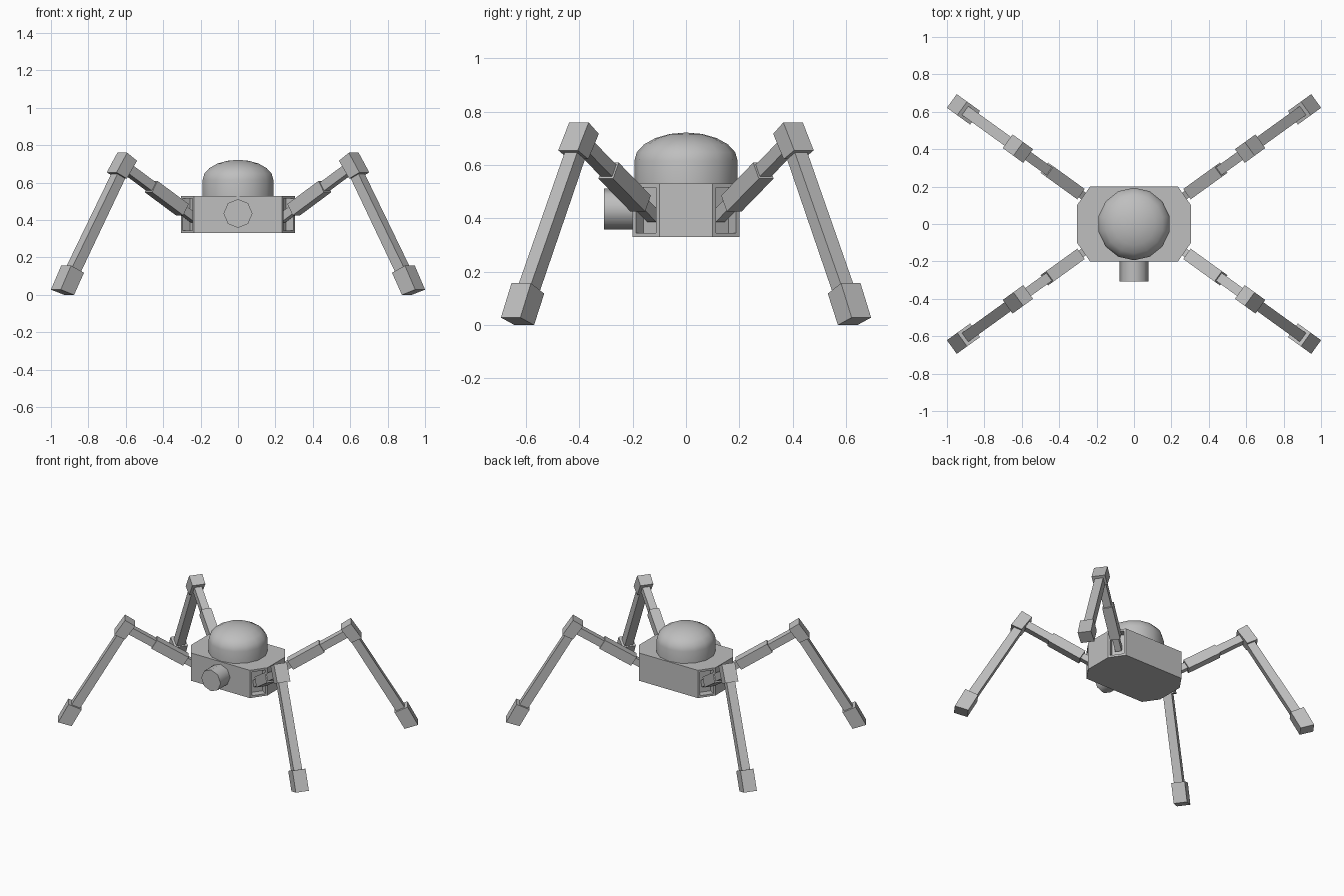
import bpy, bmesh, math
from mathutils import Vector, Matrix

if "Cube" in bpy.data.objects:
    bpy.data.objects.remove(bpy.data.objects["Cube"])

grey = bpy.data.materials.new("plain grey")
grey.diffuse_color = (0.52, 0.52, 0.52, 1)
grey.use_nodes = True
grey.node_tree.nodes["Principled BSDF"].inputs["Base Color"].default_value = grey.diffuse_color


def finish(name, bm, smooth=None):
    bmesh.ops.recalc_face_normals(bm, faces=bm.faces[:])
    mesh = bpy.data.meshes.new(name)
    bm.to_mesh(mesh)
    bm.free()
    mesh.materials.append(grey)
    ob = bpy.data.objects.new(name, mesh)
    bpy.context.collection.objects.link(ob)
    if smooth:
        bpy.ops.object.select_all(action='DESELECT')
        ob.select_set(True)
        bpy.context.view_layer.objects.active = ob
        bpy.ops.object.shade_smooth_by_angle(angle=math.radians(smooth))
    return ob


def prism(bm, bottom, shift):
    """Extrude a polygon of 3D points along a vector."""
    a = [bm.verts.new(p) for p in bottom]
    b = [bm.verts.new(Vector(p) + shift) for p in bottom]
    bm.faces.new(a)
    bm.faces.new(b[::-1])
    n = len(a)
    for i in range(n):
        j = (i + 1) % n
        bm.faces.new((a[i], b[i], b[j], a[j]))


# Body: chamfered box with a socket sunk into each corner face
bm = bmesh.new()
outline = [(.305, -.1), (.305, .1), (.235, .2), (-.235, .2),
           (-.305, .1), (-.305, -.1), (-.235, -.2), (.235, -.2)]
prism(bm, [(x, y, .33) for x, y in outline], Vector((0, 0, .2)))
bmesh.ops.recalc_face_normals(bm, faces=bm.faces[:])
bm.normal_update()
corners = [f for f in bm.faces if abs(f.normal.x) > .3 and abs(f.normal.y) > .3]
bmesh.ops.inset_individual(bm, faces=corners, thickness=.021)
for f in bmesh.ops.extrude_discrete_faces(bm, faces=corners)['faces']:
    f.normal_update()
    bmesh.ops.translate(bm, verts=f.verts[:], vec=f.normal * -.05)
finish("body", bm)

# Dome: straight wall with a rounded cap, 14 sides
bm = bmesh.new()
sides, radius, wall, rise = 14, .194, .615, .107
profile = [(radius, .53)]
profile += [(radius * math.cos(t), wall + rise * math.sin(t))
            for t in (math.pi / 2 * k / 5 for k in range(5))]
rings = []
for r, z in profile:
    rings.append([bm.verts.new((r * math.sin(2 * math.pi * k / sides),
                                r * math.cos(2 * math.pi * k / sides), z))
                  for k in range(sides)])
top = bm.verts.new((0, 0, wall + rise))
for k in range(sides):
    j = (k + 1) % sides
    for lo, hi in zip(rings, rings[1:]):
        bm.faces.new((lo[k], lo[j], hi[j], hi[k]))
    bm.faces.new((rings[-1][k], rings[-1][j], top))
bm.faces.new(rings[0])
finish("dome", bm, 40)

# Front barrel: short eight-sided cylinder
bm = bmesh.new()
bmesh.ops.create_cone(bm, cap_ends=True, segments=8, radius1=.077, radius2=.077,
                      depth=.115, matrix=Matrix.Translation((0, -.2505, .435))
                      @ Matrix.Rotation(math.pi / 2, 4, 'X'))
finish("front_barrel", bm, 50)

# Legs: side profiles (distance out from the body corner, height) with a width
HEADING = math.radians(35.8)
ARM_TILT = math.radians(31)


def bar(start, end, thick):
    """Side profile of a straight arm section, measured along the tilted arm."""
    c, s = math.cos(ARM_TILT), math.sin(ARM_TILT)
    h = thick / 2
    return [(a * c - b * s, .435 + a * s + b * c)
            for a, b in ((start, -h), (end, -h), (end, h), (start, h))]


PARTS = {
    "hip_rod": (bar(-.055, .06, .045), .042),
    "upper_arm": (bar(.04, .28, .07), .068),
    "arm_slider": (bar(.27, .46, .052), .052),
    "knee": ([(.43, .76), (.365, .717), (.432, .622), (.50, .655)], .09),
    "shin": ([(.48, .65), (.418, .645), (.725, .12), (.785, .14)], .058),
    "foot": ([(.868, .028), (.78, 0), (.715, .118), (.80, .157)], .09),
}

for sx, side in ((-1, "left"), (1, "right")):
    for sy, end in ((-1, "front"), (1, "back")):
        out = Vector((sx * math.cos(HEADING), sy * math.sin(HEADING), 0))
        across = Vector((-out.y, out.x, 0))
        root = Vector((sx * .27, sy * .15, 0))
        for part, (shape, width) in PARTS.items():
            bm = bmesh.new()
            pts = [root + out * s + Vector((0, 0, z)) - across * (width / 2)
                   for s, z in shape]
            prism(bm, pts, across * width)
            finish(f"{end}_{side}_{part}", bm)
